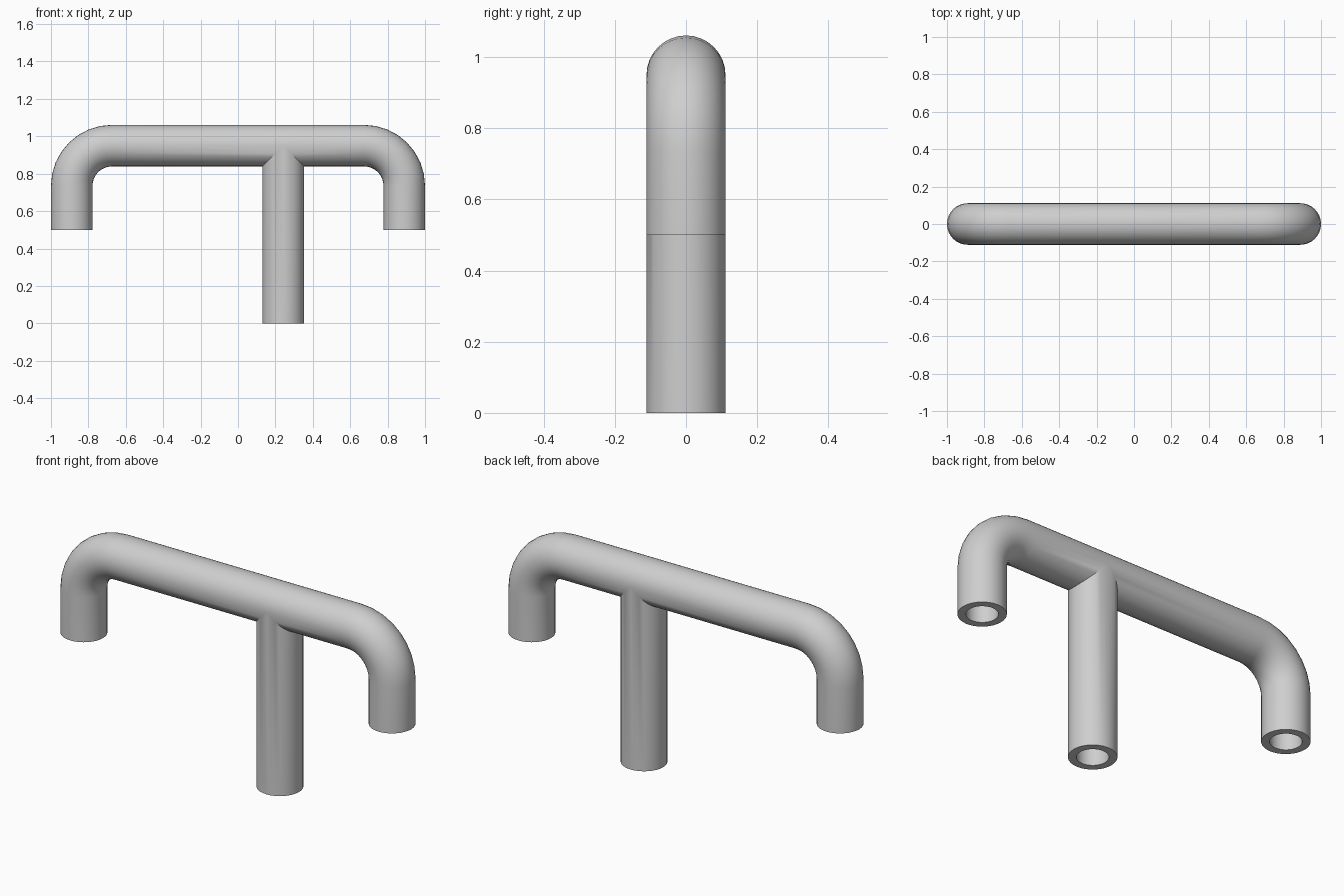
import bpy, bmesh, math

cube = bpy.data.objects.get("Cube")
if cube:
    bpy.data.objects.remove(cube, do_unlink=True)

SIDES = 32            # around each pipe
BEND_STEPS = 8        # along each elbow
OUTER, BORE = 0.111, 0.073
AXIS_Z = 0.95         # height of the crossbar axis
LEG_X, LEG_END = 0.889, 0.5
BEND = 0.215          # elbow radius along the axis
STEM_X = 0.242

bm = bmesh.new()
angles = [2 * math.pi * i / SIDES for i in range(SIDES)]


def ring(place, r):
    """One loop of vertices; place maps the in-plane offset to (x, z)."""
    loop = []
    for t in angles:
        x, z = place(r * math.cos(t))
        loop.append(bm.verts.new((x, r * math.sin(t), z)))
    return loop


def bridge(a, b):
    for i in range(SIDES):
        j = (i + 1) % SIDES
        bm.faces.new((a[i], a[j], b[j], b[i]))


def arm(side, r):
    """Half of the crossbar with its elbow and short leg, mitred at the stem."""
    loops = [ring(lambda o: (STEM_X + side * max(0, -o), AXIS_Z + o), r)]
    cx, cz = side * (LEG_X - BEND), AXIS_Z - BEND
    for k in range(BEND_STEPS + 1):
        a = math.pi / 2 * (1 - k / BEND_STEPS)
        loops.append(ring(lambda o: (cx + side * (BEND + o) * math.cos(a),
                                     cz + (BEND + o) * math.sin(a)), r))
    loops.append(ring(lambda o: (side * (LEG_X + o), LEG_END), r))
    for a, b in zip(loops, loops[1:]):
        bridge(a, b)
    return loops[-1]


def stem(r):
    """Long central leg with its top cut to meet both arms."""
    top = ring(lambda o: (STEM_X + o, AXIS_Z - abs(o)), r)
    foot = ring(lambda o: (STEM_X + o, 0), r)
    bridge(top, foot)
    return foot


# Outer wall and bore, closed by a flat rim at each open end
for side in (-1, 1):
    bridge(arm(side, OUTER), arm(side, BORE))
bridge(stem(OUTER), stem(BORE))

# Weld the mitred joint
bmesh.ops.remove_doubles(bm, verts=bm.verts[:], dist=0.0005)
bmesh.ops.recalc_face_normals(bm, faces=bm.faces[:])

mesh = bpy.data.meshes.new("branched_pipe")
bm.to_mesh(mesh)
bm.free()
pipe = bpy.data.objects.new("branched_pipe", mesh)
bpy.context.collection.objects.link(pipe)

# Plain grey finish
grey = bpy.data.materials.new("light_grey")
grey.use_nodes = True
colour = (0.62, 0.62, 0.62, 1)
grey.diffuse_color = colour
grey.node_tree.nodes["Principled BSDF"].inputs["Base Color"].default_value = colour
mesh.materials.append(grey)

bpy.ops.object.select_all(action='DESELECT')
pipe.select_set(True)
bpy.context.view_layer.objects.active = pipe
bpy.ops.object.shade_smooth_by_angle(angle=math.radians(30))
